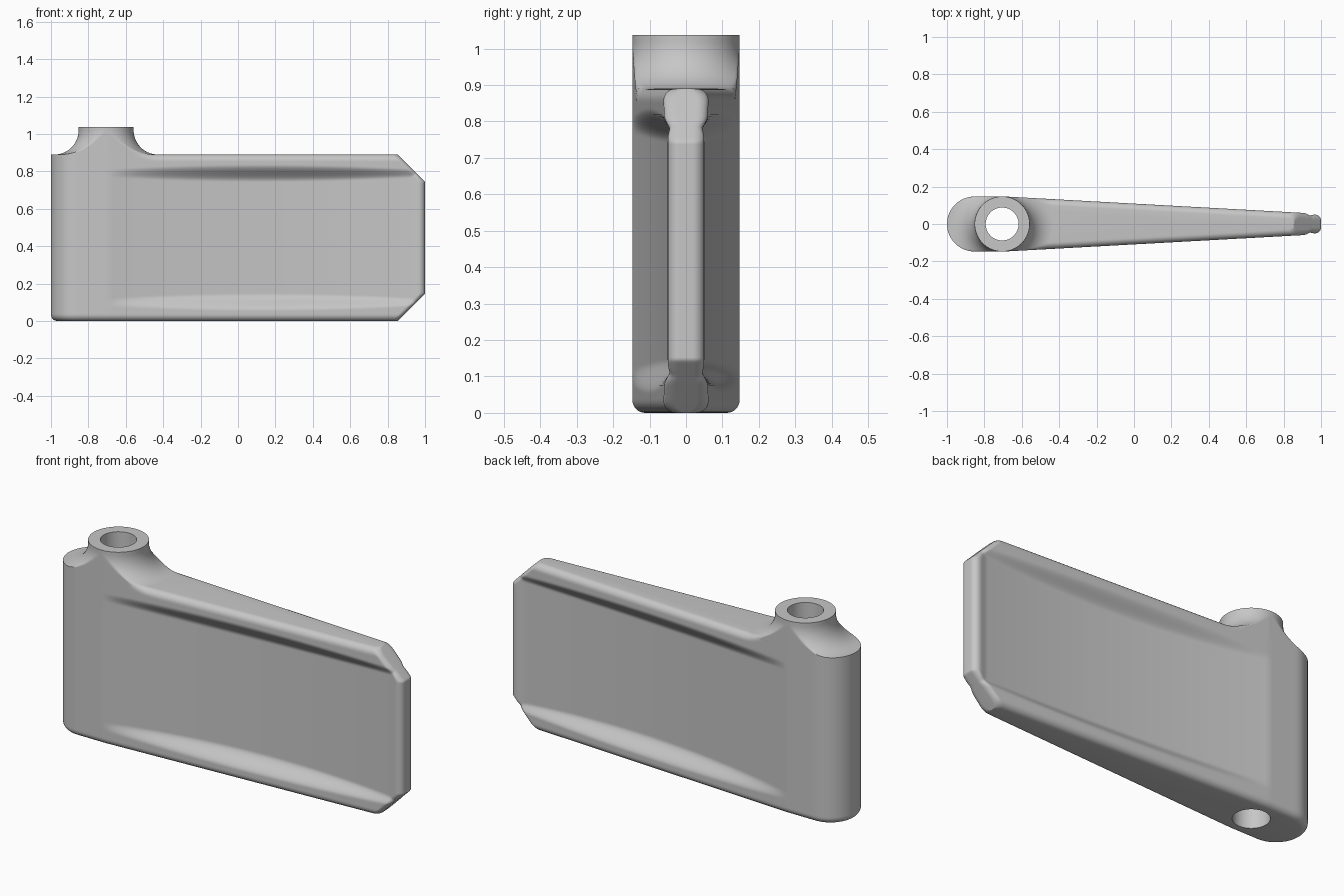
import bpy, math

if "Cube" in bpy.data.objects:
    bpy.data.objects.remove(bpy.data.objects["Cube"])

HEIGHT, R, NOSE_X, PIVOT_X, EDGE = 0.89, 0.147, -0.853, -0.705, 0.035
TOP, FLARE = 1.037, 0.13
MID = HEIGHT / 2

grey = bpy.data.materials.new("light_grey")
grey.use_nodes = True
grey.diffuse_color = (0.57, 0.57, 0.57, 1)
grey.node_tree.nodes["Principled BSDF"].inputs["Base Color"].default_value = (0.57, 0.57, 0.57, 1)


def smooth(a, b, v):
    t = min(1, max(0, (v - a) / (b - a)))
    return t * t * (3 - 2 * t)


def rounding(d, r=EDGE):
    """Inset of a rounded edge of radius r at distance d from the end."""
    d = max(0, d)
    return 0 if d >= r else r - math.sqrt(r * r - (r - d) ** 2)


def plan(x):
    """Half thickness of the plain tapered blade."""
    return R - 0.055 * max(0, x + 0.69)


def edge_inset(x, z):
    """Rounded lower edge, and an upper edge that sweeps up along the collar flare."""
    radius = EDGE * smooth(-0.68, -0.42, x)
    reach = math.hypot(x - PIVOT_X, plan(x) - radius) - R
    top = HEIGHT + rounding(reach, FLARE)
    return rounding(z) + rounding(top - z, radius)


def tip_x(z):
    """Tip position, cut off diagonally at the top and bottom corners."""
    return 1 - max(0, abs(z - MID) - (MID - 0.145))


def half_width(x, z):
    """Half thickness: round nose, straight taper, hollowed flanks, rounded tip."""
    e = edge_inset(x, z)
    if x < NOSE_X:
        return math.sqrt(max(0, (R - e) ** 2 - (x - NOSE_X) ** 2))
    t = min(1, max(0, (x + 0.69) / 1.62))
    bulge = 4 * t * (1 - t)
    depth = 0.048 * bulge + 0.016 * t
    spread = 0.022 + 0.023 * bulge
    rim = smooth(0.345 - spread, 0.345 + spread, abs(z - MID))
    rim = max(rim, 0.65 * smooth(0.92, 0.97, x))
    return plan(x) - e - depth * (1 - rim) - rounding(tip_x(z) - x, 0.03)


def stations(z):
    """Positions along the blade, closer together at the nose and tip."""
    r = R - rounding(z)
    nose = [NOSE_X - r * math.cos(math.pi / 2 * i / 16) for i in range(17)]
    front = [NOSE_X + (-0.69 - NOSE_X) * i / 8 for i in range(1, 9)]
    flank = [-0.69 + 1.49 * i / 70 for i in range(1, 71)]
    end = tip_x(z)
    tip = [0.8 + (end - 0.8) * math.sin(math.pi / 2 * i / 24) for i in range(1, 25)]
    return nose + front + flank + tip


def stack(name, rings):
    """Close a stack of equal rings into a solid."""
    n = len(rings[0])
    verts = [p for ring in rings for p in ring]
    faces = [(k * n + i, k * n + (i + 1) % n, (k + 1) * n + (i + 1) % n, (k + 1) * n + i)
             for k in range(len(rings) - 1) for i in range(n)]
    faces += [tuple(reversed(range(n))), tuple(range(len(verts) - n, len(verts)))]
    mesh = bpy.data.meshes.new(name)
    mesh.from_pydata(verts, [], faces)
    mesh.materials.append(grey)
    obj = bpy.data.objects.new(name, mesh)
    bpy.context.collection.objects.link(obj)
    return obj


# Blade body: plan outlines stacked by height
lower = [EDGE * (1 - math.cos(math.pi / 2 * i / 8)) for i in range(9)]
lower += [EDGE + (0.2 - EDGE) * i / 28 for i in range(1, 29)]
levels = lower + [MID] + [HEIGHT - z for z in reversed(lower)]
rings = []
for z in levels:
    side = [(x, half_width(x, z)) for x in stations(z)]
    rings.append([(x, -y, z) for x, y in side] + [(x, y, z) for x, y in reversed(side[1:])])
body = stack("blade_body", rings)

# Pivot collar: flared turning with a sunk base, trimmed to the blade outline
profile = [(R + FLARE, HEIGHT - 0.02, 0.006)]
for i in range(25):
    a = math.pi / 2 * i / 24
    profile.append((R + FLARE * (1 - math.sin(a)), HEIGHT + FLARE * (1 - math.cos(a)), 0))
profile.append((R, TOP, 0))
rings = []
for r, z, inset in profile:
    ring = []
    for k in range(192):
        a = 2 * math.pi * k / 192
        x, y = PIVOT_X + r * math.cos(a), r * math.sin(a)
        limit = max(0, half_width(x, z) - inset)
        ring.append((x, max(-limit, min(limit, y)), z))
    rings.append(ring)
collar = stack("pivot_collar", rings)

# Pivot hole bored through both parts
bpy.ops.mesh.primitive_cylinder_add(vertices=64, radius=0.088, depth=3, location=(PIVOT_X, 0, MID))
cutter = bpy.context.object
cutter.name = "hole_cutter"
cutter.hide_render = True
cutter.data.materials.append(grey)

for obj in (body, collar):
    bpy.ops.object.select_all(action="DESELECT")
    obj.select_set(True)
    bpy.context.view_layer.objects.active = obj
    bore = obj.modifiers.new("bore", "BOOLEAN")
    bore.operation, bore.solver, bore.object = "DIFFERENCE", "EXACT", cutter
    bpy.ops.object.modifier_apply(modifier=bore.name)
    bpy.ops.object.shade_smooth_by_angle(angle=math.radians(35))
bpy.data.objects.remove(cutter)
